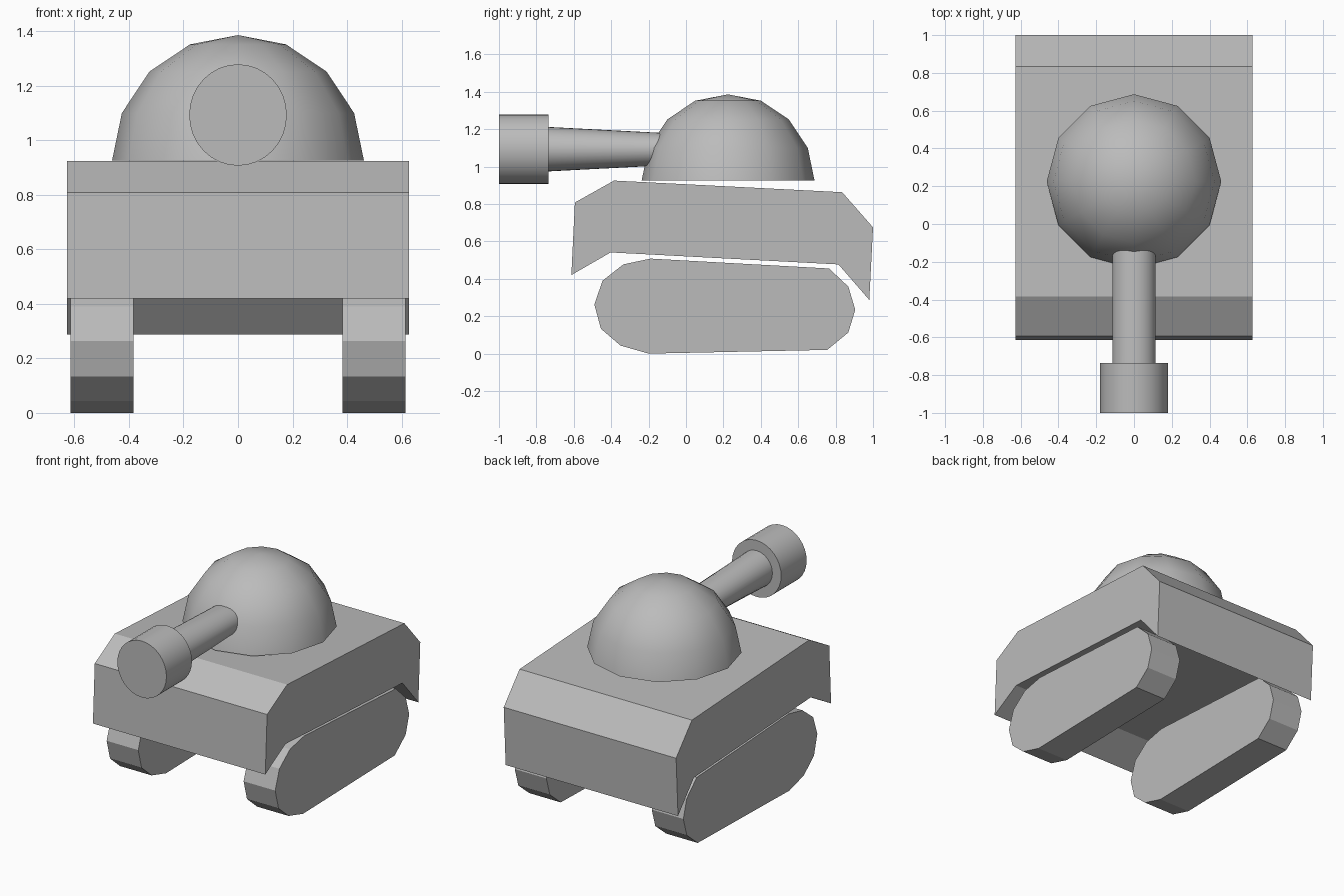
import bpy, bmesh
from math import cos, sin, pi, radians

old = bpy.data.objects.get("Cube")
if old:
    bpy.data.objects.remove(old, do_unlink=True)

grey = bpy.data.materials.new("plain_grey")
grey.use_nodes = True
grey.diffuse_color = (0.5, 0.5, 0.5, 1)
grey.node_tree.nodes["Principled BSDF"].inputs["Base Color"].default_value = (0.5, 0.5, 0.5, 1)


def finish(name, bm, smooth_angle=None):
    bmesh.ops.recalc_face_normals(bm, faces=bm.faces)
    mesh = bpy.data.meshes.new(name)
    bm.to_mesh(mesh)
    bm.free()
    obj = bpy.data.objects.new(name, mesh)
    bpy.context.collection.objects.link(obj)
    mesh.materials.append(grey)
    if smooth_angle:
        bpy.ops.object.select_all(action='DESELECT')
        obj.select_set(True)
        bpy.context.view_layer.objects.active = obj
        bpy.ops.object.shade_smooth_by_angle(angle=radians(smooth_angle))
    return obj


def side_prism(name, profile, x0, x1):
    """Extrude a (y, z) side profile across x."""
    bm = bmesh.new()
    face = bm.faces.new([bm.verts.new((x0, y, z)) for y, z in profile])
    out = bmesh.ops.extrude_face_region(bm, geom=[face])
    moved = [v for v in out["geom"] if isinstance(v, bmesh.types.BMVert)]
    bmesh.ops.translate(bm, verts=moved, vec=(x1 - x0, 0, 0))
    return finish(name, bm)


def loft(name, rings, smooth_angle):
    """Bridge a list of closed point rings and cap both ends."""
    bm = bmesh.new()
    loops = [[bm.verts.new(p) for p in ring] for ring in rings]
    n = len(loops[0])
    for a, b in zip(loops, loops[1:]):
        for i in range(n):
            j = (i + 1) % n
            bm.faces.new((a[i], a[j], b[j], b[i]))
    bm.faces.new(loops[0])
    bm.faces.new(loops[-1])
    bmesh.ops.remove_doubles(bm, verts=bm.verts, dist=0.0005)
    return finish(name, bm, smooth_angle)


# Hull with drooping front and rear skirts
hull = [(-0.613, 0.42), (-0.594, 0.808), (-0.385, 0.925), (0.835, 0.863),
        (1.0, 0.675), (0.98, 0.287), (0.815, 0.477), (-0.403, 0.541)]
side_prism("hull", hull, -0.628, 0.628)

# Pair of tracks
track = [(-0.49, 0.263), (-0.446, 0.39), (-0.335, 0.477), (-0.19, 0.508),
         (0.765, 0.455), (0.868, 0.358), (0.905, 0.235), (0.868, 0.113),
         (0.755, 0.02), (-0.2, 0.0), (-0.35, 0.043), (-0.455, 0.133)]
for name, side in (("left_track", 1), ("right_track", -1)):
    side_prism(name, track, side * 0.384, side * 0.614)

# Twelve-sided turret dome
dome_rings = []
for r, z in ((0.462, 0.926), (0.426, 1.1), (0.325, 1.252), (0.176, 1.352)):
    dome_rings.append([(r * cos(i * pi / 6), 0.225 + r * sin(i * pi / 6), z) for i in range(12)])
dome_rings.append([(0, 0.225, 1.386)] * 12)


def dome():
    bm = bmesh.new()
    loops = [[bm.verts.new(p) for p in ring] for ring in dome_rings[:-1]]
    tip = bm.verts.new(dome_rings[-1][0])
    for i in range(12):
        j = (i + 1) % 12
        for a, b in zip(loops, loops[1:]):
            bm.faces.new((a[i], a[j], b[j], b[i]))
        bm.faces.new((loops[-1][i], loops[-1][j], tip))
    bm.faces.new(loops[0])
    finish("turret_dome", bm, 40)


dome()


# Gun barrel and muzzle along y
def gun_ring(y, rx, rz):
    return [(rx * cos(i * pi / 16), y, 1.093 + rz * sin(i * pi / 16)) for i in range(32)]


loft("gun_barrel", [gun_ring(-0.74, 0.115, 0.119), gun_ring(-0.05, 0.115, 0.083)], 30)
loft("gun_muzzle", [gun_ring(-1.0, 0.179, 0.186), gun_ring(-0.735, 0.179, 0.186)], 30)
